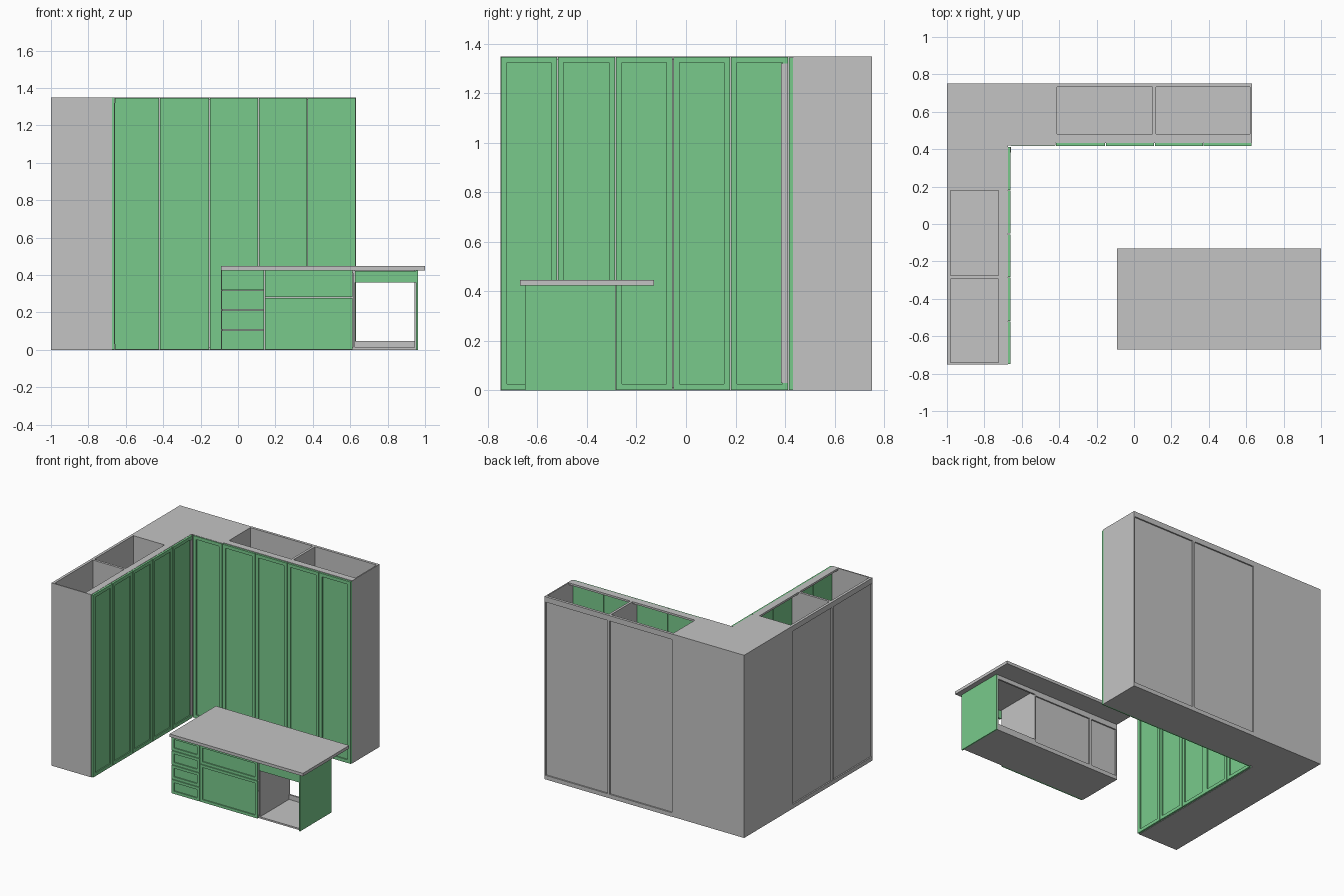
import bpy, bmesh

cube = bpy.data.objects.get("Cube")
if cube:
    bpy.data.objects.remove(cube, do_unlink=True)


def material(name, rgb):
    m = bpy.data.materials.new(name)
    m.use_nodes = True
    color = (*rgb, 1.0)
    m.diffuse_color = color
    m.node_tree.nodes["Principled BSDF"].inputs["Base Color"].default_value = color
    return m


GREY = material("light grey board", (0.55, 0.55, 0.55))
GREEN = material("green lacquer", (0.19, 0.59, 0.26))


def build(name, boxes, mat):
    """Join axis-aligned boxes, each given as three (low, high) spans."""
    bm = bmesh.new()
    for spans in boxes:
        verts = bmesh.ops.create_cube(bm, size=1)["verts"]
        for v in verts:
            v.co = [(a + b) / 2 + c * (b - a) for c, (a, b) in zip(v.co, spans)]
    mesh = bpy.data.meshes.new(name)
    bm.to_mesh(mesh)
    bm.free()
    mesh.materials.append(mat)
    obj = bpy.data.objects.new(name, mesh)
    bpy.context.collection.objects.link(obj)
    return obj


def place(along, plane, u, d, z):
    """Spans for a box: u runs along the wall, d is depth behind the front plane."""
    if along == "x":
        return u, (plane + d[0], plane + d[1]), z
    return (plane - d[1], plane - d[0]), u, z


THICK = 0.015
HEIGHT = 1.35


def shaker(name, along, plane, u, z, stile=0.024):
    """Framed door or drawer front with a recessed panel."""
    gap = 0.002
    u0, u1, z0, z1 = u[0] + gap, u[1] - gap, z[0] + gap, z[1] - gap
    inner_u, inner_z = (u0 + stile, u1 - stile), (z0 + stile, z1 - stile)
    full = (0, THICK)
    parts = [((u0, u0 + stile), full, (z0, z1)),
             ((u1 - stile, u1), full, (z0, z1)),
             (inner_u, full, (z0, z0 + stile)),
             (inner_u, full, (z1 - stile, z1)),
             (inner_u, (0.008, THICK), inner_z)]
    build(name, [place(along, plane, *p) for p in parts], GREEN)


def carcass(name, along, plane, u, depth, height, rail=0.05):
    """Open-topped cabinet body with a framed, recessed back."""
    t = 0.009
    u0, u1 = u
    inner = (u0 + t, u1 - t)
    span = (THICK, depth)
    parts = [((u0, u0 + t), span, (0, height)),
             ((u1 - t, u1), span, (0, height)),
             (inner, span, (0, 0.012)),
             (inner, (THICK, THICK + rail), (height - 0.014, height)),
             (inner, (depth - 0.02, depth - 0.01), (0.012, height)),
             (inner, (depth - 0.01, depth), (height - 0.04, height)),
             (inner, (depth - 0.01, depth), (0.012, 0.03))]
    build(name, [place(along, plane, *p) for p in parts], GREY)


# Tall cabinet bodies on both walls
LEFT_FRONT, BACK_FRONT, DEPTH = -0.66, 0.417, 0.335
for i, u in enumerate([(-0.75, -0.285), (-0.285, 0.187)]):
    carcass(f"side_cabinet_{i + 1}", "y", LEFT_FRONT, u, DEPTH + 0.005, HEIGHT)
for i, u in enumerate([(-0.42, 0.108), (0.108, 0.63)]):
    carcass(f"back_cabinet_{i + 1}", "x", BACK_FRONT, u, DEPTH, HEIGHT)

# Closed corner cabinet, L-shaped in plan
build("corner_cabinet", [((-1, -0.675), (0.187, 0.432), (0, HEIGHT)),
                         ((-1, -0.42), (0.432, 0.75), (0, HEIGHT))], GREY)
build("corner_top", [((-0.675, -0.42), (0.42, 0.432), (HEIGHT - 0.002, HEIGHT))], GREY)

# Tall doors
side_seams = [-0.75, -0.52, -0.285, -0.053, 0.18, 0.415]
for i, u in enumerate(zip(side_seams, side_seams[1:])):
    shaker(f"side_door_{i + 1}", "y", LEFT_FRONT, u, (0, HEIGHT))
back_seams = [-0.66, -0.42, -0.152, 0.11, 0.37, 0.63]
for i, u in enumerate(zip(back_seams, back_seams[1:])):
    shaker(f"back_door_{i + 1}", "x", BACK_FRONT, u, (0, HEIGHT - 0.002))
build("corner_filler", [((LEFT_FRONT, LEFT_FRONT + 0.002), (0.383, 0.411), (0.03, 1.32))], GREY)

# Island bodies and worktop
ISLAND_FRONT, ISLAND_DEPTH, BODY = -0.65, 0.365, 0.425
for name, u in [("island_drawer_cabinet", (-0.09, 0.142)),
                ("island_wide_cabinet", (0.142, 0.625))]:
    carcass(name, "x", ISLAND_FRONT, u, ISLAND_DEPTH, BODY)
build("worktop", [((-0.09, 1), (-0.67, -0.13), (BODY, 0.447))], GREY)

# Island drawers
step = BODY / 4
for i in range(4):
    shaker(f"narrow_drawer_{i + 1}", "x", ISLAND_FRONT, (-0.09, 0.142),
           (i * step, (i + 1) * step), 0.02)
for i, z in enumerate([(0, 0.28), (0.28, BODY)]):
    shaker(f"wide_drawer_{i + 1}", "x", ISLAND_FRONT, (0.142, 0.615), z, 0.02)

# Open appliance bay with floor, low back rail, front rail and end panel
BAY = (0.625, 0.952)
back = ISLAND_FRONT + ISLAND_DEPTH
build("bay_floor", [(BAY, (ISLAND_FRONT + THICK, back), (0, 0.012)),
                    (BAY, (back - 0.012, back), (0.012, 0.047)),
                    (BAY, (back - 0.012, back), (0.395, BODY)),
                    ((0.943, 0.952), (ISLAND_FRONT + THICK, back), (0.012, BODY))], GREY)
build("bay_front_rail", [(BAY, (ISLAND_FRONT, ISLAND_FRONT + THICK), (0.36, 0.42))], GREEN)
build("island_end_panel", [((0.952, 0.962), (ISLAND_FRONT, back), (0, BODY))], GREEN)
